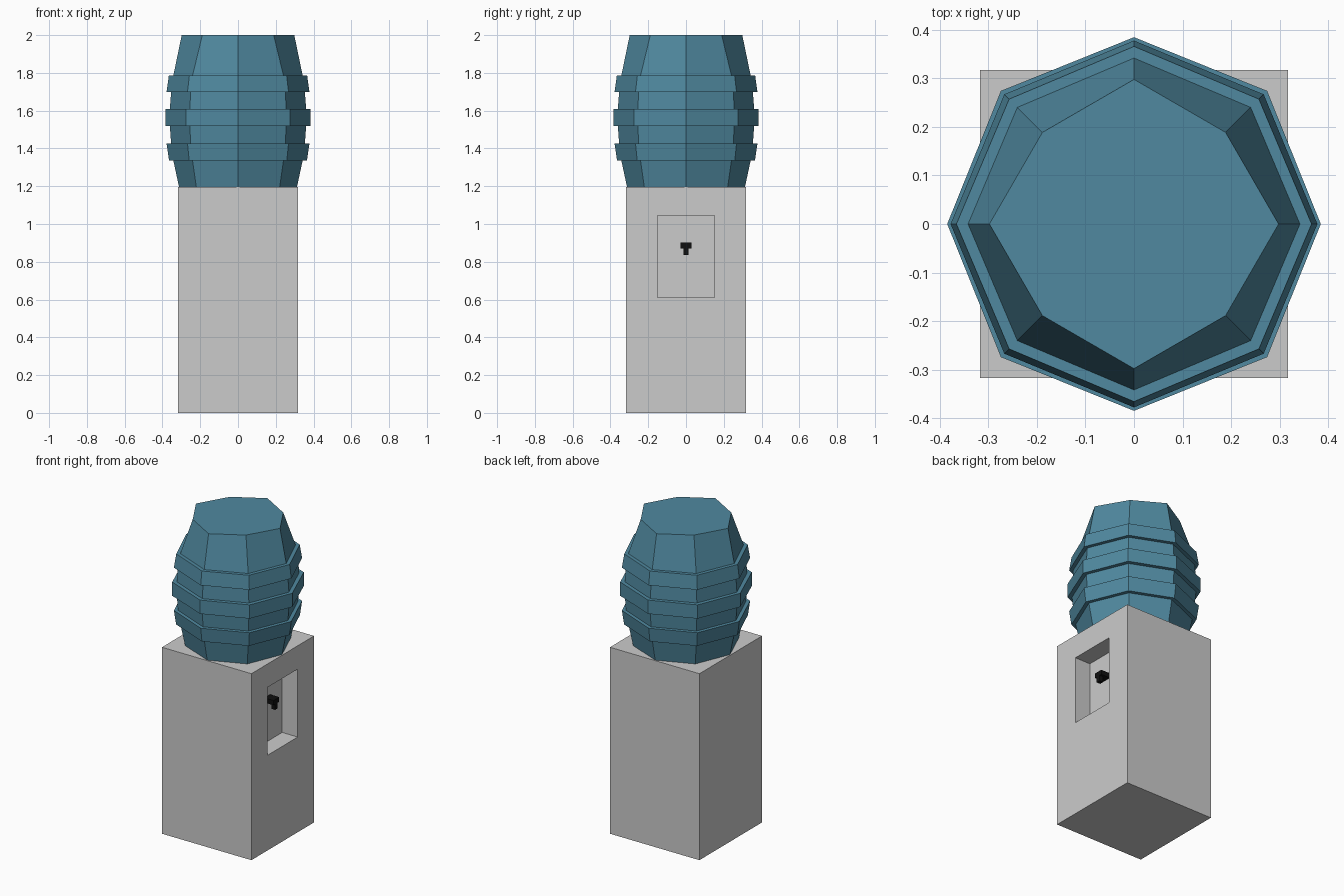
import bpy, bmesh
from math import cos, sin, pi

if "Cube" in bpy.data.objects:
    bpy.data.objects.remove(bpy.data.objects["Cube"])


def paint(ob, name, rgb):
    mat = bpy.data.materials.new(name)
    mat.diffuse_color = (*rgb, 1)
    mat.use_nodes = True
    mat.node_tree.nodes["Principled BSDF"].inputs["Base Color"].default_value = mat.diffuse_color
    ob.data.materials.append(mat)


def mesh_object(name, bm):
    bmesh.ops.recalc_face_normals(bm, faces=bm.faces)
    me = bpy.data.meshes.new(name)
    bm.to_mesh(me)
    bm.free()
    ob = bpy.data.objects.new(name, me)
    bpy.context.collection.objects.link(ob)
    return ob


def box(name, x0, x1, y0, y1, z0, z1):
    bm = bmesh.new()
    bmesh.ops.create_cube(bm, size=1)
    for v in bm.verts:
        v.co = ((x0 + x1) / 2 + v.co.x * (x1 - x0),
                (y0 + y1) / 2 + v.co.y * (y1 - y0),
                (z0 + z1) / 2 + v.co.z * (z1 - z0))
    return mesh_object(name, bm)


# Cabinet with a dispensing recess on the +x side
H = 0.317
cabinet = box("cabinet", -H, H, -H, H, 0, 1.195)
cutter = box("recess_cutter", H - 0.11, H + 0.1, -0.152, 0.152, 0.61, 1.045)
cutter.hide_render = True
cutter.hide_set(True)
cut = cabinet.modifiers.new("recess", 'BOOLEAN')
cut.operation = 'DIFFERENCE'
cut.solver = 'EXACT'
cut.object = cutter

# Tap: wide arm from the recess wall, spout pointing down
arm = box("tap_arm", 0.207, 0.272, -0.029, 0.029, 0.871, 0.901)
spout = box("tap_spout", 0.246, 0.272, -0.013, 0.013, 0.835, 0.871)
for part in (arm, spout):
    paint(part, "black_plastic", (0.005, 0.005, 0.005))

# Bottle: eight-sided, three raised bands; (axis radius, diagonal radius, height)
profile = [(.312, .312, 1.195), (.342, .340, 1.335), (.365, .365, 1.335),
           (.378, .378, 1.425), (.354, .354, 1.425), (.361, .361, 1.52),
           (.385, .388, 1.52), (.385, .388, 1.608), (.361, .361, 1.608),
           (.354, .354, 1.70), (.378, .378, 1.70), (.366, .364, 1.787),
           (.342, .340, 1.787), (.298, .267, 2.0)]
bm = bmesh.new()
rings = [[bm.verts.new((r[i % 2] * cos(i * pi / 4), r[i % 2] * sin(i * pi / 4), r[2]))
          for i in range(8)] for r in profile]
for a, b in zip(rings, rings[1:]):
    for i in range(8):
        j = (i + 1) % 8
        bm.faces.new((a[i], a[j], b[j], b[i]))
bm.faces.new(rings[0][::-1])
bm.faces.new(rings[-1])
bottle = mesh_object("water_bottle", bm)
paint(bottle, "blue_bottle", (0.08, 0.25, 0.35))
